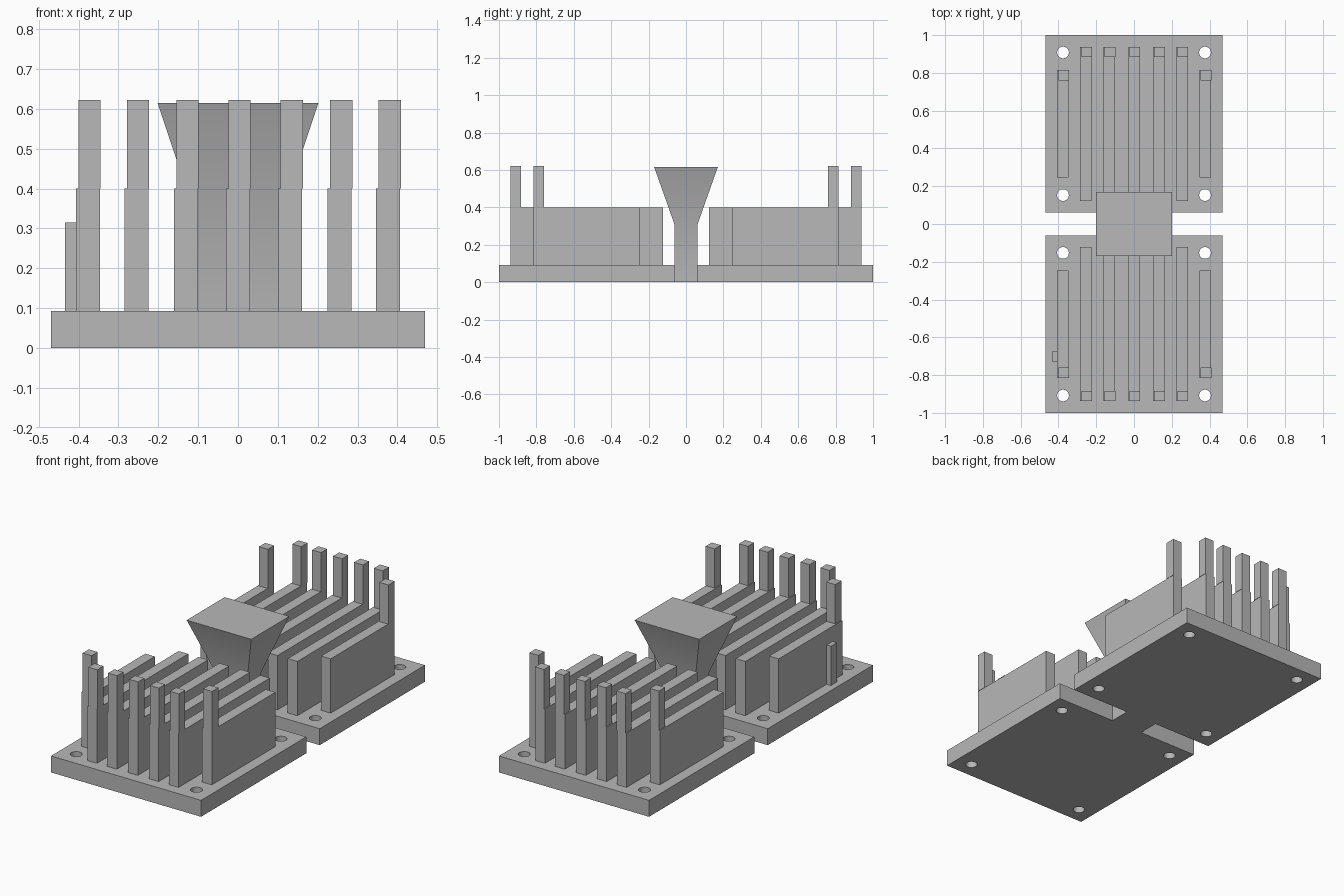
import bpy, bmesh, math
from mathutils import Matrix, Vector

if "Cube" in bpy.data.objects:
    bpy.data.objects.remove(bpy.data.objects["Cube"])

GREY = (0.48, 0.48, 0.48, 1)
mat = bpy.data.materials.new("matte grey")
mat.use_nodes = True
mat.diffuse_color = GREY
mat.node_tree.nodes["Principled BSDF"].inputs["Base Color"].default_value = GREY

BASE, FIN_TOP, PEG_TOP = 0.093, 0.4, 0.622


def add_object(name, bm):
    bmesh.ops.recalc_face_normals(bm, faces=bm.faces)
    mesh = bpy.data.meshes.new(name)
    bm.to_mesh(mesh)
    bm.free()
    mesh.materials.append(mat)
    ob = bpy.data.objects.new(name, mesh)
    bpy.context.collection.objects.link(ob)
    return ob


def box(name, xs, ys, zs):
    bm = bmesh.new()
    bmesh.ops.create_cube(bm, size=1)
    lo, hi = (Vector([f(p) for p in (xs, ys, zs)]) for f in (min, max))
    for v in bm.verts:
        v.co = (lo + hi) / 2 + v.co * (hi - lo)
    return add_object(name, bm)


def make_active(ob):
    bpy.ops.object.select_all(action="DESELECT")
    ob.select_set(True)
    bpy.context.view_layer.objects.active = ob


def plate(name, side):
    """Mounting plate with four screw holes."""
    ob = box(name, (-0.469, 0.469), (0.06 * side, side), (0, BASE))
    bm = bmesh.new()
    for x in (-0.376, 0.376):
        for y in (0.153, 0.908):
            bmesh.ops.create_cone(bm, cap_ends=True, segments=32, radius1=0.031,
                                  radius2=0.031, depth=0.4,
                                  matrix=Matrix.Translation((x, y * side, 0)))
    cutter = add_object("hole_cutter", bm)
    cutter.hide_render = True
    mod = ob.modifiers.new("holes", "BOOLEAN")
    mod.operation, mod.solver, mod.object = "DIFFERENCE", "EXACT", cutter
    make_active(ob)
    bpy.ops.object.modifier_apply(modifier=mod.name)
    bpy.data.objects.remove(cutter)
    bpy.ops.object.shade_smooth_by_angle(angle=math.radians(30))


# Two banks of fins, each fin carrying a peg at its outer end
fin_xs = (-0.377, -0.255, -0.131, 0, 0.131, 0.255, 0.377)
for bank, side in (("front", -1), ("back", 1)):
    plate(bank + "_plate", side)
    for i, x in enumerate(fin_xs):
        outermost = i in (0, len(fin_xs) - 1)
        inner, outer = (0.247, 0.815) if outermost else (0.123, 0.938)
        box(f"{bank}_fin_{i + 1}", (x - 0.03, x + 0.03),
            (inner * side, outer * side), (BASE, FIN_TOP))
        px = x + 0.004
        box(f"{bank}_peg_{i + 1}", (px - 0.028, px + 0.028),
            ((outer - 0.055) * side, outer * side), (FIN_TOP, PEG_TOP))

# Small stub on the side of one outer fin
box("side_stub", (-0.434, -0.349), (-0.728, -0.675), (BASE, 0.315))

# Central post flaring out to a wide flat top
bm = bmesh.new()
rings = []
for hx, hy, z in ((0.1, 0.062, 0), (0.1, 0.062, 0.31), (0.202, 0.17, 0.615)):
    rings.append([bm.verts.new((sx * hx, sy * hy, z))
                  for sx, sy in ((-1, -1), (1, -1), (1, 1), (-1, 1))])
for low, high in zip(rings, rings[1:]):
    for k in range(4):
        n = (k + 1) % 4
        bm.faces.new((low[k], low[n], high[n], high[k]))
bm.faces.new(rings[0][::-1])
bm.faces.new(rings[-1])
make_active(add_object("flared_post", bm))
bpy.ops.object.shade_smooth_by_angle(angle=math.radians(30))
